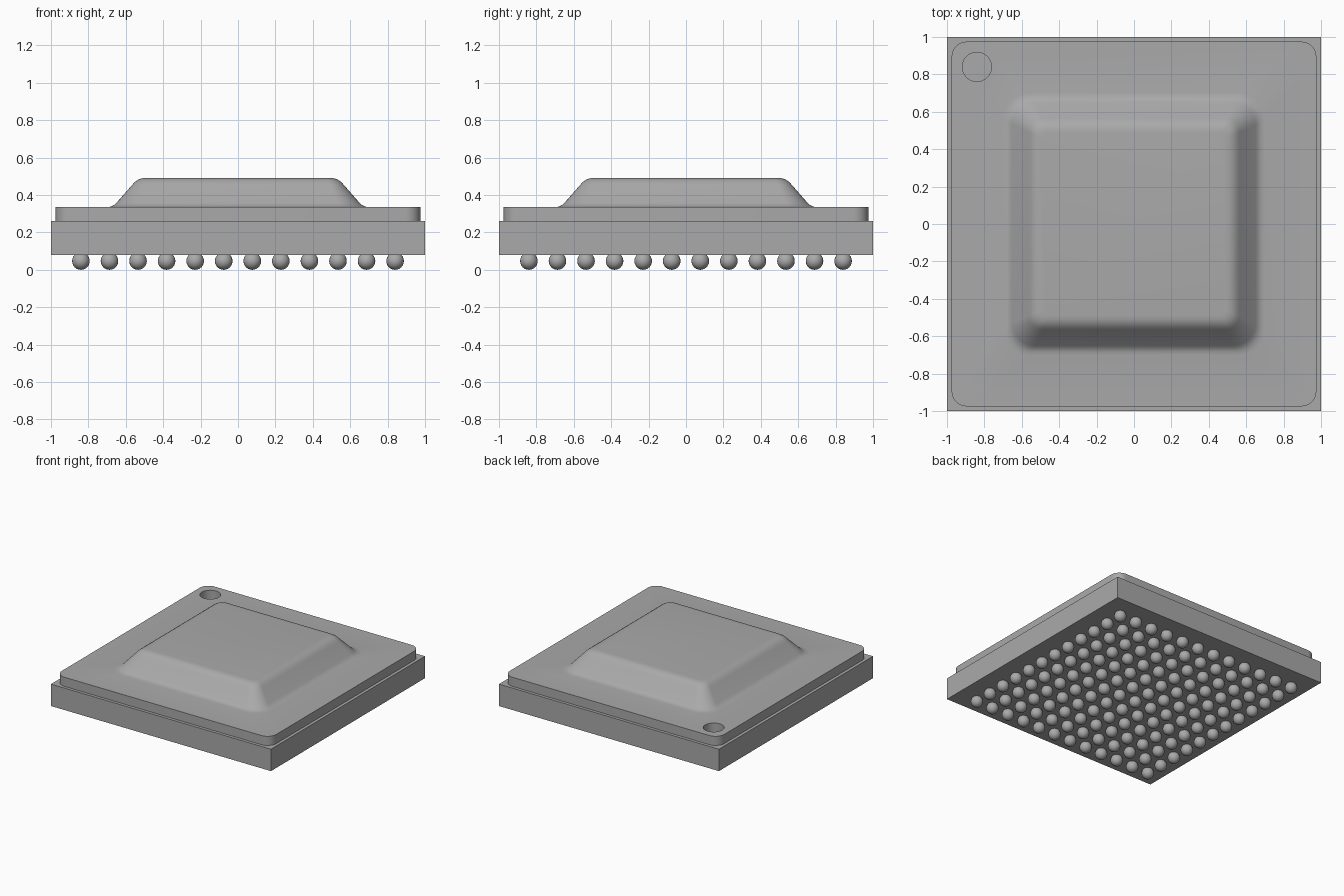
import bpy, bmesh, math

cube = bpy.data.objects.get("Cube")
if cube:
    bpy.data.objects.remove(cube, do_unlink=True)

grey = bpy.data.materials.new("neutral grey")
grey.use_nodes = True
COLOUR = (0.4, 0.4, 0.4, 1)
grey.diffuse_color = COLOUR
grey.node_tree.nodes["Principled BSDF"].inputs["Base Color"].default_value = COLOUR


def finish(name, bm, smooth_angle=0):
    """Turn a bmesh into a named object with the shared material."""
    bmesh.ops.recalc_face_normals(bm, faces=bm.faces)
    mesh = bpy.data.meshes.new(name)
    bm.to_mesh(mesh)
    bm.free()
    mesh.materials.append(grey)
    if smooth_angle:
        mesh.shade_smooth()
        mesh.set_sharp_from_angle(angle=math.radians(smooth_angle))
    obj = bpy.data.objects.new(name, mesh)
    bpy.context.collection.objects.link(obj)
    return obj


def rounded_square(bm, half, radius, z, steps=8):
    """Ring of vertices around a square with rounded corners."""
    ring = []
    for corner in range(4):
        mid = math.radians(45 + 90 * corner)
        cx = math.copysign(half - radius, math.cos(mid))
        cy = math.copysign(half - radius, math.sin(mid))
        for i in range(steps + 1):
            a = math.radians(90 * (corner + i / steps))
            ring.append(bm.verts.new((cx + radius * math.cos(a),
                                      cy + radius * math.sin(a), z)))
    return ring


def circle(bm, x, y, radius, z, sides=40):
    turns = [math.tau * i / sides for i in range(sides)]
    return [bm.verts.new((x + radius * math.cos(a), y + radius * math.sin(a), z))
            for a in turns]


def skin(bm, rings):
    """Bridge each ring to the next with quads."""
    for low, high in zip(rings, rings[1:]):
        for i in range(len(low)):
            j = (i + 1) % len(low)
            bm.faces.new((low[i], low[j], high[j], high[i]))


def fill_between(bm, *rings):
    """Fill a flat outline, leaving the inner rings open."""
    edges = [bm.edges.get((ring[i - 1], ring[i]))
             for ring in rings for i in range(len(ring))]
    bmesh.ops.triangle_fill(bm, use_beauty=True, edges=edges)


# Square substrate
bm = bmesh.new()
bmesh.ops.create_cube(bm, size=1)
bmesh.ops.scale(bm, vec=(2, 2, 0.18), verts=bm.verts)
bmesh.ops.translate(bm, vec=(0, 0, 0.17), verts=bm.verts)
finish("substrate", bm)

# Heat spreader: thin plate with a filleted plateau and a round corner hole
BOTTOM, TOP = 0.26, 0.335
bm = bmesh.new()
rim = [rounded_square(bm, 0.975, 0.08, z) for z in (BOTTOM, TOP)]
hole = [circle(bm, -0.84, 0.84, 0.078, z) for z in (BOTTOM, TOP)]
plateau = [rounded_square(bm, *section) for section in (
    (0.70, 0.14, TOP), (0.68, 0.13, 0.338), (0.665, 0.125, 0.345),
    (0.65, 0.12, 0.358), (0.565, 0.075, 0.455), (0.55, 0.065, 0.471),
    (0.53, 0.055, 0.484), (0.51, 0.045, 0.49), (0.49, 0.035, 0.492))]
for rings in (rim, hole, plateau):
    skin(bm, rings)
bm.faces.new(plateau[-1])
fill_between(bm, rim[0], hole[0])
fill_between(bm, rim[1], hole[1], plateau[0])
finish("heat_spreader", bm, 35)

# Grid of solder balls under the substrate
COUNT, REACH, RADIUS = 12, 0.84, 0.047
bm = bmesh.new()
bmesh.ops.create_uvsphere(bm, u_segments=20, v_segments=12, radius=RADIUS)
bmesh.ops.translate(bm, vec=(-REACH, -REACH, RADIUS), verts=bm.verts)
balls = finish("solder_balls", bm, 60)
for axis, label in enumerate(("columns", "rows")):
    array = balls.modifiers.new(label, "ARRAY")
    array.count = COUNT
    array.use_relative_offset = False
    array.use_constant_offset = True
    array.constant_offset_displace = [
        2 * REACH / (COUNT - 1) if k == axis else 0 for k in range(3)]
